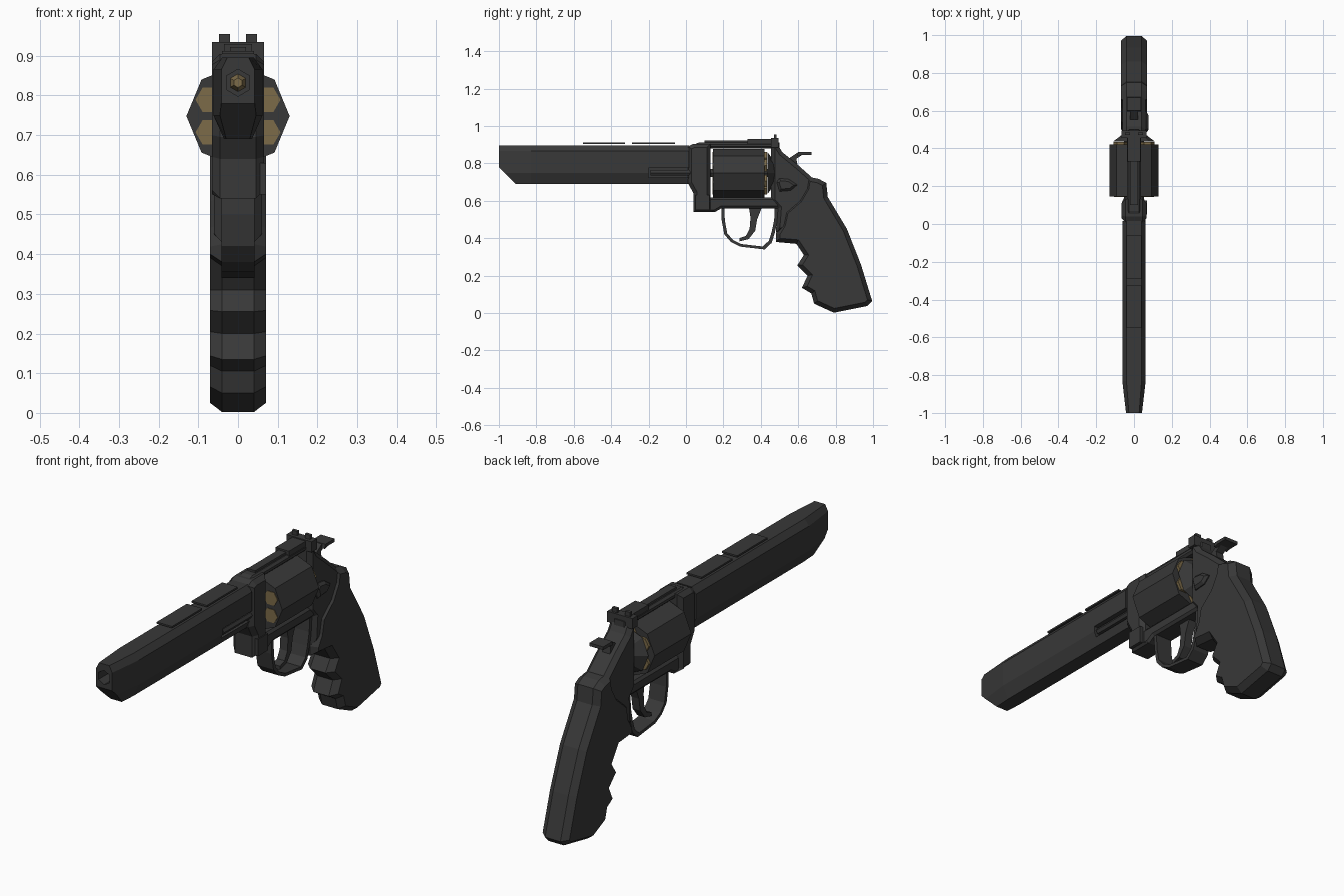
import bpy, bmesh, math
from mathutils import Vector

cube = bpy.data.objects.get("Cube")
if cube:
    bpy.data.objects.remove(cube, do_unlink=True)


def material(name, colour):
    m = bpy.data.materials.new(name)
    m.use_nodes = True
    m.diffuse_color = (*colour, 1)
    m.node_tree.nodes["Principled BSDF"].inputs["Base Color"].default_value = (*colour, 1)
    return m


GUNMETAL = material("gunmetal", (0.04, 0.04, 0.04))
BRASS = material("brass", (0.2, 0.145, 0.065))


def finish(name, bm, mat):
    bmesh.ops.recalc_face_normals(bm, faces=bm.faces[:])
    me = bpy.data.meshes.new(name)
    bm.to_mesh(me)
    bm.free()
    me.materials.append(mat)
    ob = bpy.data.objects.new(name, me)
    bpy.context.collection.objects.link(ob)
    return ob


def prism(name, profile, half, chamfer=0, depth=0, x=0, mat=GUNMETAL):
    """Side profile (y, z) extruded across x, with chamfered flanks."""
    bm = bmesh.new()
    w = half - depth
    sides = [[bm.verts.new((x + s * w, y, z)) for y, z in profile] for s in (-1, 1)]
    caps = [bm.faces.new(side) for side in sides]
    n = len(profile)
    for i in range(n):
        j = (i + 1) % n
        bm.faces.new((sides[0][i], sides[0][j], sides[1][j], sides[1][i]))
    bmesh.ops.recalc_face_normals(bm, faces=bm.faces[:])
    if chamfer:
        bmesh.ops.inset_region(bm, faces=caps, thickness=chamfer, depth=depth,
                               use_even_offset=True)
    return finish(name, bm, mat)


def box(name, x0, x1, y0, y1, z0, z1):
    return prism(name, [(y0, z0), (y1, z0), (y1, z1), (y0, z1)],
                 (x1 - x0) / 2, x=(x0 + x1) / 2)


def rod(name, y0, y1, r0, r1, x, z, sides, turn=0, mat=GUNMETAL):
    """Many-sided rod or cone along y."""
    bm = bmesh.new()
    rings = []
    for y, r in ((y0, r0), (y1, r1)):
        angles = [math.tau * i / sides + turn for i in range(sides)]
        rings.append([bm.verts.new((x + r * math.cos(a), y, z + r * math.sin(a)))
                      for a in angles])
        bm.faces.new(rings[-1])
    for i in range(sides):
        j = (i + 1) % sides
        bm.faces.new((rings[0][i], rings[0][j], rings[1][j], rings[1][i]))
    return finish(name, bm, mat)


def cut(target, cutter):
    mod = target.modifiers.new("cut", 'BOOLEAN')
    mod.operation = 'DIFFERENCE'
    mod.solver = 'EXACT'
    mod.object = cutter
    bpy.context.view_layer.objects.active = target
    bpy.ops.object.modifier_apply(modifier=mod.name)
    bpy.data.objects.remove(cutter, do_unlink=True)


# Barrel: eight-sided loft, tapered to the muzzle, with a sloped lower front
bm = bmesh.new()
right = [(0.04, 0.895), (0.062, 0.865), (0.062, 0.75), (0.035, 0.69)]
section = right + [(-x, z) for x, z in reversed(right)]
rings = [[bm.verts.new((x * s, y, z)) for x, z in section]
         for y, s in ((-1, 0.68), (-0.83, 1), (0.015, 1))]
for a, b in zip(rings, rings[1:]):
    for i in range(8):
        j = (i + 1) % 8
        bm.faces.new((a[i], a[j], b[j], b[i]))
bm.faces.new(rings[0])
bm.faces.new(rings[-1])
res = bmesh.ops.bisect_plane(bm, geom=bm.verts[:] + bm.edges[:] + bm.faces[:],
                             plane_co=Vector((0, -1, 0.78)),
                             plane_no=Vector((0, -1, -1)), clear_outer=True)
bmesh.ops.holes_fill(bm, edges=[e for e in bm.edges if e.is_boundary], sides=0)
barrel = finish("barrel", bm, GUNMETAL)
cut(barrel, rod("bore_cutter", -1.1, -0.3, 0.034, 0.034, 0, 0.832, 6, math.pi / 6))
cut(barrel, box("slot_cutter", 0.035, 0.1, -0.2, 0.1, 0.725, 0.775))
rod("bullet_tip", -0.32, -0.295, 0.012, 0.025, 0, 0.832, 6, math.pi / 6, BRASS)
rod("ejector_rod", -0.19, 0.05, 0.016, 0.016, 0.044, 0.75, 6)

# Sight plates floating over the barrel
for name, y0, y1 in (("front_sight_plate", -0.55, -0.325), ("rear_sight_plate", -0.29, -0.06)):
    box(name, -0.04, 0.04, y0, y1, 0.904, 0.912)

# Frame
prism("frame_front", [(0.01, 0.89), (0.04, 0.905), (0.132, 0.905), (0.132, 0.56),
                      (0.155, 0.54), (0.04, 0.54), (0.04, 0.64), (0.01, 0.695)],
      0.065, 0.02, 0.02)
prism("top_strap", [(0.12, 0.88), (0.5, 0.88), (0.5, 0.912), (0.07, 0.912), (0.03, 0.895)],
      0.036, 0.01, 0.01)
box("sight_rail", -0.02, 0.02, 0.1, 0.48, 0.9, 0.922)
prism("frame_lower", [(0.12, 0.54), (0.155, 0.54), (0.19, 0.56), (0.5, 0.56),
                      (0.5, 0.618), (0.12, 0.618)], 0.052, 0.012, 0.01)
prism("frame_rear", [(0.455, 0.9), (0.49, 0.9), (0.515, 0.86), (0.6, 0.79), (0.67, 0.728),
                     (0.7, 0.69), (0.66, 0.5), (0.5, 0.43), (0.48, 0.43), (0.49, 0.56),
                     (0.455, 0.6)], 0.06, 0.02, 0.02)
rod("recoil_shield", 0.437, 0.475, 0.11, 0.06, 0, 0.748, 8)
prism("crane", [(0.05, 0.55), (0.125, 0.55), (0.125, 0.63), (0.05, 0.63)], 0.012, x=0.058)

# Cylinder with six loaded chambers
rod("cylinder", 0.145, 0.42, 0.13, 0.13, 0, 0.748, 8)
rod("cylinder_axle", 0.1, 0.45, 0.025, 0.025, 0, 0.748, 6)
for i in range(6):
    a = math.pi / 6 + i * math.pi / 3
    cx, cz = 0.082 * math.cos(a), 0.748 + 0.082 * math.sin(a)
    rod(f"bullet_{i + 1}", 0.142, 0.15, 0.036, 0.036, cx, cz, 6, 0, BRASS)
    rod(f"cartridge_rim_{i + 1}", 0.415, 0.433, 0.037, 0.037, cx, cz, 6, 0, BRASS)

# Trigger guard and trigger
outer = [(0.188, 0.6), (0.19, 0.5), (0.205, 0.42), (0.24, 0.38), (0.29, 0.355), (0.42, 0.34),
         (0.458, 0.375), (0.475, 0.43), (0.49, 0.5), (0.495, 0.6)]
inner = [(0.335 + (y - 0.335) * 0.88, 0.47 + (z - 0.47) * 0.88) for y, z in reversed(outer)]
prism("trigger_guard", outer + inner, 0.042)
prism("trigger", [(0.335, 0.575), (0.41, 0.575), (0.38, 0.5), (0.37, 0.44), (0.335, 0.395),
                  (0.285, 0.383), (0.285, 0.4), (0.32, 0.412), (0.34, 0.45), (0.345, 0.51)],
      0.02)

# Grip with finger grooves
prism("grip", [(0.645, 0.73), (0.71, 0.717), (0.75, 0.695), (0.758, 0.62), (0.86, 0.45),
               (0.935, 0.26), (0.995, 0.065), (0.97, 0.038), (0.79, 0.002), (0.685, 0.05),
               (0.67, 0.105), (0.62, 0.135), (0.65, 0.2), (0.595, 0.255), (0.63, 0.31),
               (0.59, 0.37), (0.48, 0.38), (0.48, 0.425), (0.51, 0.475), (0.525, 0.545),
               (0.6, 0.61), (0.635, 0.67)], 0.07, 0.022, 0.03)

# Rear sight with a notch
box("rear_sight_body", -0.035, 0.035, 0.33, 0.49, 0.905, 0.93)
box("rear_sight_bar", -0.066, 0.066, 0.455, 0.495, 0.885, 0.935)
for side, s in (("left", 1), ("right", -1)):
    box(f"rear_sight_post_{side}", s * 0.034 - 0.014, s * 0.034 + 0.014, 0.47, 0.485, 0.93, 0.955)

# Hammer
prism("hammer", [(0.53, 0.78), (0.6, 0.77), (0.59, 0.825), (0.62, 0.845), (0.62, 0.86),
                 (0.595, 0.857), (0.555, 0.83)], 0.02)
prism("hammer_spur", [(0.595, 0.84), (0.62, 0.845), (0.67, 0.845), (0.67, 0.86), (0.6, 0.86)],
      0.036)

# Cylinder latch on the left flank
prism("cylinder_latch", [(0.485, 0.7), (0.5, 0.72), (0.55, 0.715), (0.595, 0.685),
                         (0.56, 0.655), (0.5, 0.65)], 0.015, 0.012, 0.012, x=0.062)
